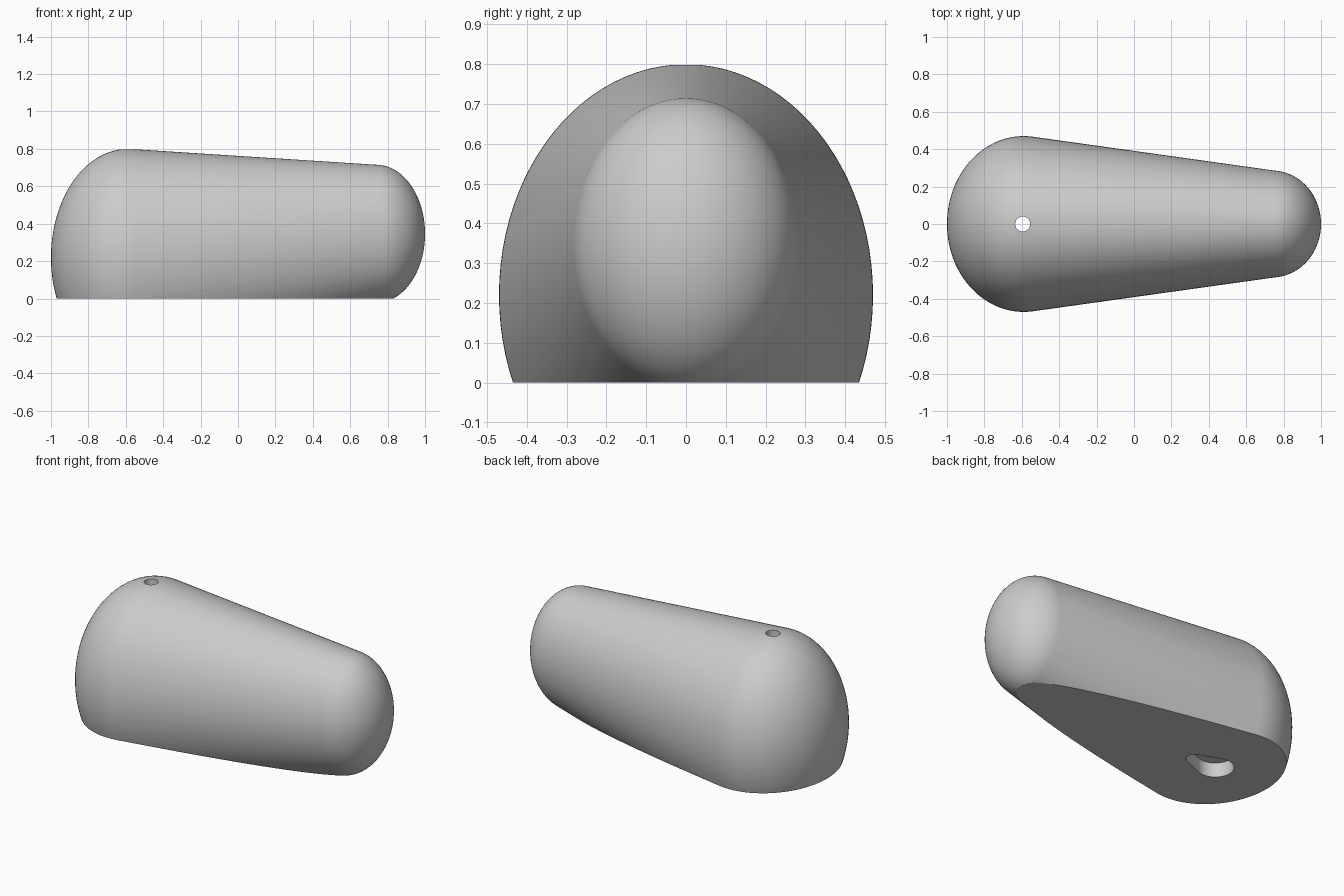
import bpy, bmesh
from math import cos, sin, tau
from mathutils import Matrix, Vector

cube = bpy.data.objects.get("Cube")
if cube:
    bpy.data.objects.remove(cube, do_unlink=True)

# Single plain grey material
grey = bpy.data.materials.new("plain grey")
grey.use_nodes = True
colour = (0.6, 0.6, 0.6, 1)
grey.diffuse_color = colour
grey.node_tree.nodes["Principled BSDF"].inputs["Base Color"].default_value = colour


def make_object(name, bm):
    mesh = bpy.data.meshes.new(name)
    bm.to_mesh(mesh)
    bm.free()
    mesh.materials.append(grey)
    obj = bpy.data.objects.new(name, mesh)
    bpy.context.collection.objects.link(obj)
    return obj


def hull(bm):
    # Keep only the points, then wrap a clean skin around them
    bmesh.ops.delete(bm, geom=bm.edges[:], context="EDGES_FACES")
    bmesh.ops.convex_hull(bm, input=bm.verts[:])
    loose = [v for v in bm.verts if not v.link_faces]
    bmesh.ops.delete(bm, geom=loose, context="VERTS")
    bmesh.ops.recalc_face_normals(bm, faces=bm.faces[:])


def add_ellipsoid(bm, centre, radii):
    # Poles lie along x so the taper joins matching rings
    matrix = (Matrix.Translation(centre) @ Matrix.Diagonal((*radii, 1))
              @ Matrix.Rotation(tau / 4, 4, "Y"))
    for vert in bmesh.ops.create_uvsphere(bm, u_segments=96, v_segments=48,
                                          radius=1)["verts"]:
        vert.co = matrix @ vert.co


def add_disc(bm, x, radius, bottom, top):
    for z in (bottom, top):
        for i in range(48):
            a = tau * i / 48
            bm.verts.new((x + radius * cos(a), radius * sin(a), z))


def cut(target, name, discs, bottom, top):
    bm = bmesh.new()
    for x, radius in discs:
        add_disc(bm, x, radius, bottom, top)
    hull(bm)
    cutter = make_object(name, bm)
    cutter.hide_render = True
    mod = target.modifiers.new(name, "BOOLEAN")
    mod.operation = "DIFFERENCE"
    mod.solver = "EXACT"
    mod.object = cutter
    bpy.context.view_layer.objects.active = target
    bpy.ops.object.modifier_apply(modifier=name)
    bpy.data.objects.remove(cutter, do_unlink=True)


# Tapered body: skin around two ellipsoids, with a flat base
bm = bmesh.new()
add_ellipsoid(bm, (-0.59, 0, 0.22), (0.41, 0.47, 0.58))
add_ellipsoid(bm, (0.74, 0, 0.346), (0.26, 0.285, 0.369))
hull(bm)
bmesh.ops.bisect_plane(bm, geom=bm.verts[:] + bm.edges[:] + bm.faces[:],
                       plane_co=Vector(), plane_no=(0, 0, 1), clear_inner=True)
rim = [edge for edge in bm.edges if edge.is_boundary]
bmesh.ops.holes_fill(bm, edges=rim, sides=0)
bmesh.ops.recalc_face_normals(bm, faces=bm.faces[:])
body = make_object("tapered_body", bm)

# Teardrop recess in the base and narrow hole through the top
cut(body, "base_recess", [(-0.595, 0.105), (-0.445, 0.05)], -0.1, 0.09)
cut(body, "top_hole", [(-0.595, 0.04)], -0.2, 1)

bpy.ops.object.select_all(action="DESELECT")
body.select_set(True)
bpy.context.view_layer.objects.active = body
bpy.ops.object.shade_smooth_by_angle(angle=tau / 18)
